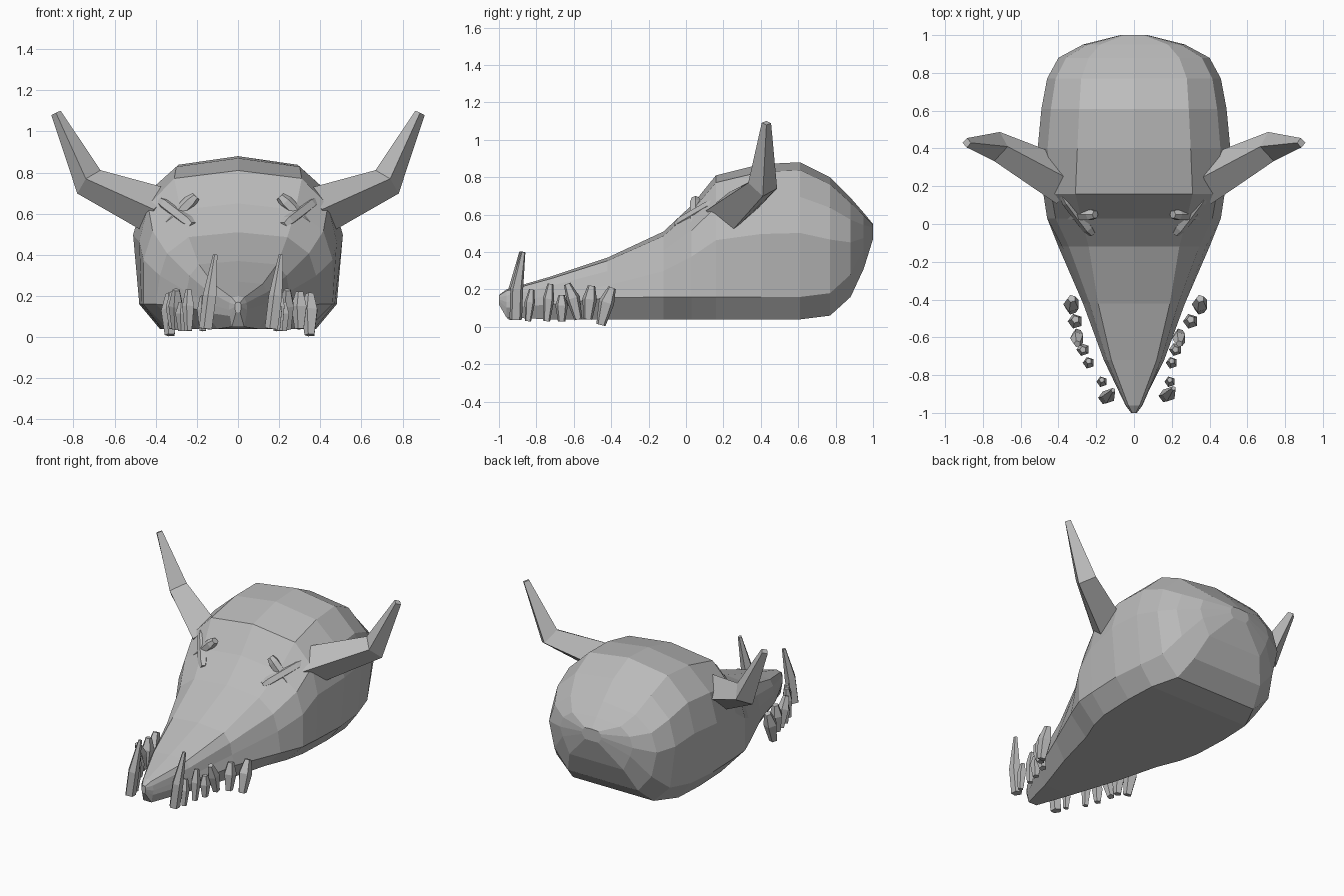
import bpy
import bmesh
import math
from mathutils import Vector

default_cube = bpy.data.objects.get("Cube")
if default_cube:
    bpy.data.objects.remove(default_cube, do_unlink=True)

# Single bone colour
bone = bpy.data.materials.new("bone_grey")
bone.use_nodes = True
colour = (0.5, 0.5, 0.5, 1)
bone.diffuse_color = colour
bone.node_tree.nodes["Principled BSDF"].inputs["Base Color"].default_value = colour


def loft(name, rings):
    """Skin a list of equal-sized point rings into a closed, flat-shaded object."""
    bm = bmesh.new()
    loops = [[bm.verts.new(point) for point in ring] for ring in rings]
    count = len(loops[0])
    for first, second in zip(loops, loops[1:]):
        for i in range(count):
            j = (i + 1) % count
            bm.faces.new((first[i], first[j], second[j], second[i]))
    bm.faces.new(loops[0])
    bm.faces.new(loops[-1])
    bmesh.ops.recalc_face_normals(bm, faces=bm.faces)
    mesh = bpy.data.meshes.new(name)
    bm.to_mesh(mesh)
    bm.free()
    mesh.materials.append(bone)
    obj = bpy.data.objects.new(name, mesh)
    bpy.context.collection.objects.link(obj)
    return obj


def spike(name, path, radii, sides, mirror=False):
    """Faceted tube along a path with one radius per path point."""
    flip = -1 if mirror else 1
    path = [Vector((p[0] * flip, p[1], p[2])) for p in path]
    rings = []
    for i, (centre, radius) in enumerate(zip(path, radii)):
        before = path[max(i - 1, 0)]
        after = path[min(i + 1, len(path) - 1)]
        into = (centre - before).normalized()
        out = (after - centre).normalized()
        tangent = (into + out).normalized()
        u = tangent.cross(Vector((0, 1, 0))).normalized()
        v = tangent.cross(u)
        angles = [math.tau * k / sides for k in range(sides)]
        rings.append([centre + radius * (u * math.cos(a) + v * math.sin(a))
                      for a in angles])
    return loft(name, rings)


def skull_section(y, floor, base, low, middle, crown, top):
    """Symmetric section: base, jaw ridge, cheek, temple, brow, centre line."""
    height = top - floor
    temple = middle * 0.75 + crown * 0.25
    half = [(base, floor),
            (low, floor + min(0.12, height * 0.35)),
            (middle, floor + height * 0.55),
            (temple, floor + height * 0.78),
            (crown, floor + height * 0.95)]
    left = [(x, y, z) for x, z in half]
    right = [(-x, y, z) for x, z in reversed(half)]
    return left + [(0, y, top)] + right


# Skull, from snout tip to back of the cranium
# columns: y, floor, base, low, middle and crown half-widths, top
stations = [
    (-1, .12, .01, .015, .015, .01, .17),
    (-.96, .05, .03, .04, .045, .03, .2),
    (-.72, .04, .1, .16, .15, .12, .27),
    (-.42, .04, .2, .27, .25, .19, .37),
    (-.12, .04, .28, .4, .38, .24, .51),
    (.03, .04, .34, .46, .46, .28, .65),
    (.16, .04, .37, .47, .48, .31, .81),
    (.4, .04, .38, .48, .51, .3, .87),
    (.61, .04, .37, .46, .49, .29, .88),
    (.77, .06, .3, .42, .46, .28, .8),
    (.88, .16, .26, .36, .4, .24, .69),
    (.95, .31, .2, .25, .27, .18, .61),
    (1, .47, .05, .07, .07, .05, .55),
]
loft("skull", [skull_section(*s) for s in stations])

# Bent horns and crossed-bar eyes on both sides
horn_path = [(.36, .22, .6), (.725, .41, .755), (.885, .43, 1.09)]
eye_bars = [((.205, .05, .685), (.38, .055, .505)),
            ((.375, .155, .66), (.22, -.05, .54))]
for side, mirror in (("left", False), ("right", True)):
    spike(side + "_horn", horn_path, (.125, .08, .025), 4, mirror)
    for bar, (start, end) in zip(("first", "second"), eye_bars):
        start, end = Vector(start), Vector(end)
        steps = [start.lerp(end, t) for t in (0, .15, .85, 1)]
        spike(side + "_eye_" + bar + "_bar", steps,
              (.022, .034, .034, .022), 6, mirror)

# Loose front fangs, wide at the foot and tapering upward
for side, foot, fang_y in (("left", .165, -.91), ("right", -.155, -.92)):
    path = [(foot, fang_y, .04),
            (foot + .02, fang_y + .005, .2),
            (foot + .045, fang_y + .04, .4)]
    spike(side + "_fang", path, (.035, .036, .012), 5)

# Smaller spindle teeth: y, left x, right x, bottom, top, lean in y
teeth = [
    (-.835, .19, -.17, .03, .2, .01),
    (-.735, .2, -.24, .03, .23, .01),
    (-.665, .22, -.27, .03, .17, 0),
    (-.605, .24, -.3, .04, .23, -.03),
    (-.515, .3, -.31, .04, .22, .01),
    (-.425, .35, -.33, .01, .21, .03),
]
for number, (y, left_x, right_x, bottom, top, lean) in enumerate(teeth, 1):
    size = .026 + .003 * number
    for side, x in (("left", left_x), ("right", right_x)):
        path = [(x, y - lean, bottom),
                (x, y, bottom + (top - bottom) * .6),
                (x, y + lean, top)]
        spike(f"{side}_tooth_{number}", path,
              (size * .6, size, size * .5), 5)
